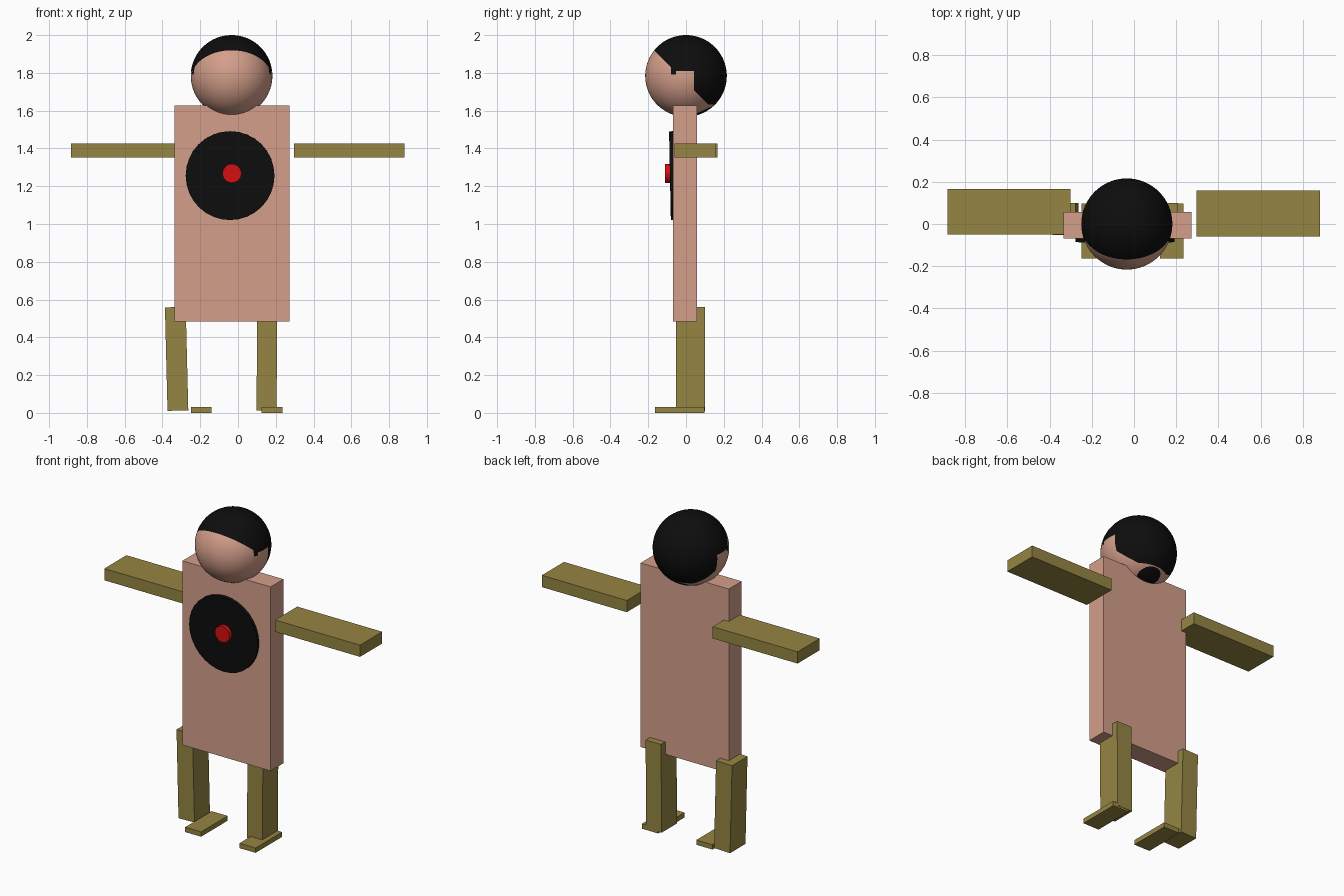
import bpy, bmesh, math
from mathutils import Vector

if "Cube" in bpy.data.objects:
    bpy.data.objects.remove(bpy.data.objects["Cube"])


def material(name, rgb):
    m = bpy.data.materials.new(name)
    m.diffuse_color = (*rgb, 1)
    m.use_nodes = True
    m.node_tree.nodes["Principled BSDF"].inputs["Base Color"].default_value = m.diffuse_color
    return m


SKIN = material("skin", (0.66, 0.345, 0.255))
OLIVE = material("olive", (0.30, 0.235, 0.056))
BLACK = material("black", (0.004, 0.004, 0.004))
RED = material("red", (0.66, 0.005, 0.005))


def finish(name, bm, mats, loc=(0, 0, 0), rot=(0, 0, 0)):
    mesh = bpy.data.meshes.new(name)
    bm.to_mesh(mesh)
    bm.free()
    for m in mats:
        mesh.materials.append(m)
    ob = bpy.data.objects.new(name, mesh)
    ob.location, ob.rotation_euler = loc, rot
    bpy.context.collection.objects.link(ob)
    return ob


def box(name, lo, hi, mat, tilt=0):
    lo, hi = Vector(lo), Vector(hi)
    bm = bmesh.new()
    bmesh.ops.create_cube(bm, size=1)
    bmesh.ops.scale(bm, vec=hi - lo, verts=bm.verts)
    return finish(name, bm, [mat], (lo + hi) / 2, (0, tilt, 0))


def disc(name, centre, radius, depth, mat, tilt=0):
    # cylinder whose axis points to the front
    bm = bmesh.new()
    bmesh.ops.create_cone(bm, cap_ends=True, segments=32, radius1=radius,
                          radius2=radius, depth=depth)
    return finish(name, bm, [mat], centre, (math.pi / 2 + tilt, 0, 0))


# Torso slab
box("torso", (-0.335, -0.068, 0.483), (0.272, 0.058, 1.628), SKIN)

# Arms
box("left_arm", (-0.885, -0.05, 1.353), (-0.30, 0.167, 1.426), OLIVE)
box("right_arm", (0.297, -0.06, 1.353), (0.882, 0.158, 1.426), OLIVE)

# Legs, slightly tilted, and feet
box("left_leg", (-0.380, -0.052, 0.012), (-0.270, 0.10, 0.56), OLIVE, -0.025)
box("right_leg", (0.100, -0.052, 0.012), (0.206, 0.10, 0.56), OLIVE, 0.008)
box("left_foot", (-0.25, -0.163, 0), (-0.14, 0.098, 0.03), OLIVE)
box("right_foot", (0.124, -0.163, 0), (0.235, 0.098, 0.03), OLIVE)

# Chest disc, leaning a little, with a red button
disc("chest_disc", (-0.042, -0.075, 1.256), 0.235, 0.02, BLACK, 0.02)
disc("chest_button", (-0.032, -0.092, 1.268), 0.05, 0.036, RED)

# Head: unit sphere cut along the hairline planes, faces coloured by region
NAPE = Vector((0, 0.42, -0.907)).normalized()
cuts = [((0, -0.075, -0.075), (0, 1, 1)), ((0, 0, 0.12), (0, 0, 1)),
        ((0, 0, 0.04), (0, 0, 1)), ((0, 0.2, 0), (0, 1, 0)),
        ((0, -0.37, 0), (0, 1, 0)), ((0, -0.25, 0), (0, 1, 0)),
        ((0, 0, -0.7), (0, 0, 1)), (NAPE * 0.945, NAPE)]
bm = bmesh.new()
bmesh.ops.create_uvsphere(bm, u_segments=64, v_segments=40, radius=1)
for co, no in cuts:
    bmesh.ops.bisect_plane(bm, geom=bm.verts[:] + bm.edges[:] + bm.faces[:],
                           dist=1e-5, plane_co=co, plane_no=no)


def is_hair(p):
    cap = p.y + p.z > -0.15 and (p.z > 0.12 or p.y > 0.2) and p.z > -0.7
    sideburn = 0.04 < p.z < 0.3 and -0.37 < p.y < -0.25
    return cap or sideburn or p.dot(NAPE) > 0.945


for f in bm.faces:
    f.material_index = int(is_hair(f.calc_center_median()))
    f.smooth = True
for v in bm.verts:
    v.co = v.co.normalized() * 0.216
finish("head", bm, [SKIN, BLACK], (-0.034, 0, 1.784))
